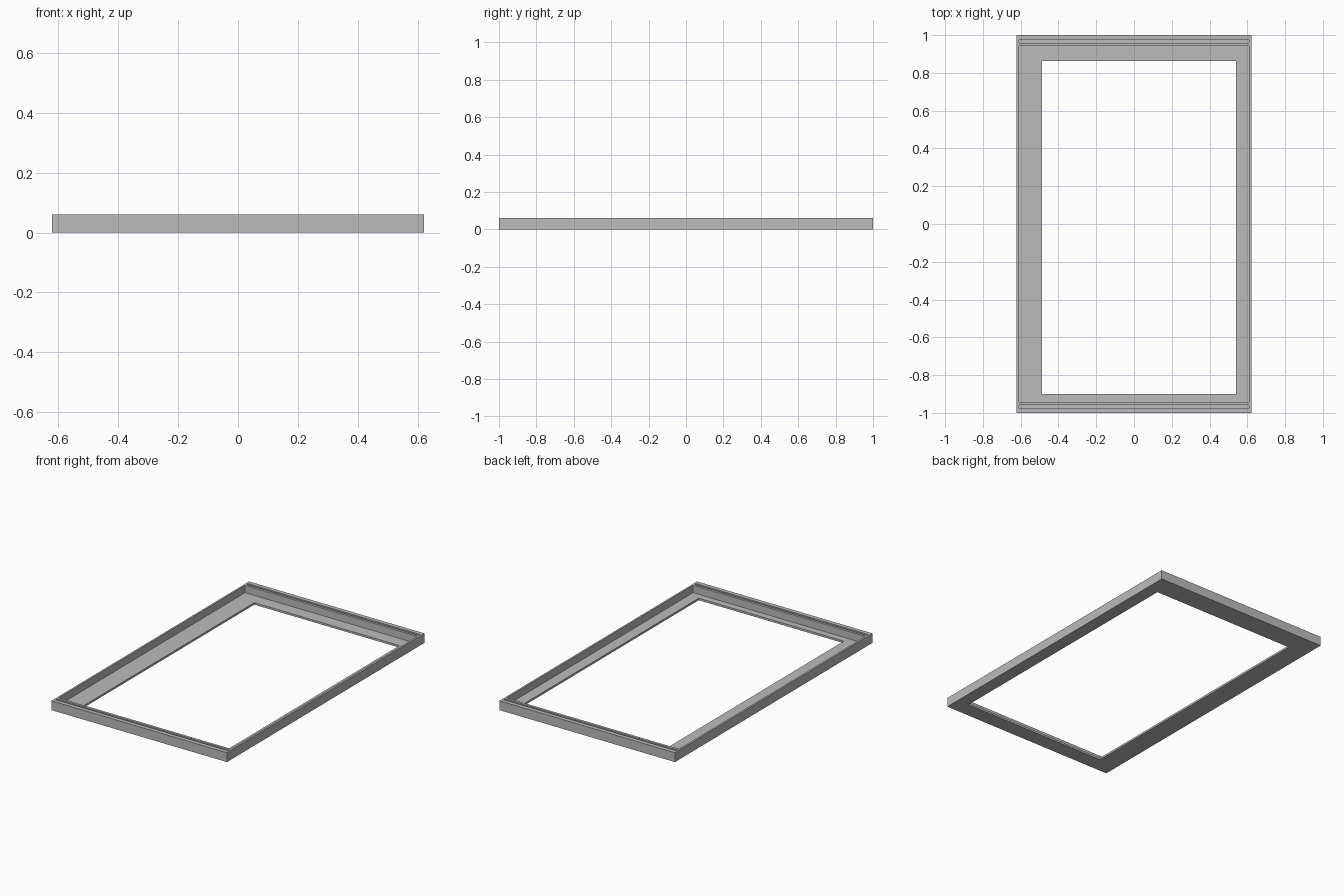
import bpy

cube = bpy.data.objects.get("Cube")
if cube:
    bpy.data.objects.remove(cube, do_unlink=True)

# Single grey material
grey = bpy.data.materials.new("plain grey")
grey.use_nodes = True
colour = (0.5, 0.5, 0.5, 1)
grey.diffuse_color = colour
grey.node_tree.nodes["Principled BSDF"].inputs["Base Color"].default_value = colour

W, L, H = 0.622, 1.0, 0.06     # half width, half length, height
SIDE = 0.012                   # side wall thickness
FLOOR = 0.013                  # base thickness
INNER = W - SIDE


def make_object(name, verts, faces):
    mesh = bpy.data.meshes.new(name)
    mesh.from_pydata(verts, [], faces)
    mesh.materials.append(grey)
    obj = bpy.data.objects.new(name, mesh)
    bpy.context.collection.objects.link(obj)
    return obj


def extrude_x(name, profile, half):
    """Extrude a closed (y, z) profile along x."""
    n = len(profile)
    verts = [(x, y, z) for x in (-half, half) for y, z in profile]
    faces = [(i, (i + 1) % n, n + (i + 1) % n, n + i) for i in range(n)]
    faces += [tuple(reversed(range(n))), tuple(range(n, 2 * n))]
    obj = make_object(name, verts, faces)
    bpy.context.view_layer.objects.active = obj
    obj.select_set(True)
    bpy.ops.object.mode_set(mode='EDIT')
    bpy.ops.mesh.select_all(action='SELECT')
    bpy.ops.mesh.normals_make_consistent(inside=False)
    bpy.ops.object.mode_set(mode='OBJECT')
    obj.select_set(False)


def rectangle(x0, x1, y0, y1, z):
    return [(x0, y0, z), (x1, y0, z), (x1, y1, z), (x0, y1, z)]


# Base plate with an off-centre opening
outer, opening = (-W, W, -L, L), (-0.488, 0.54, -0.90, 0.862)
verts = [v for z in (0, FLOOR) for r in (outer, opening) for v in rectangle(*r, z)]
faces = []
for i in range(4):
    j = (i + 1) % 4
    faces += [(i, 4 + i, 4 + j, j), (8 + i, 8 + j, 12 + j, 12 + i),
              (i, j, 8 + j, 8 + i), (4 + j, 4 + i, 12 + i, 12 + j)]
make_object("base_plate", verts, faces)

# Side walls and grooved end rails
for side, sign in (("left", 1), ("right", -1)):
    x0, x1 = sorted((sign * INNER, sign * W))
    verts = rectangle(x0, x1, -L, L, FLOOR) + rectangle(x0, x1, -L, L, H)
    make_object(side + "_wall", verts, [(3, 2, 1, 0), (4, 5, 6, 7)] + [
        (i, (i + 1) % 4, 4 + (i + 1) % 4, 4 + i) for i in range(4)])

groove = H - 0.025
for end, sign in (("back", 1), ("front", -1)):
    profile = [(L, FLOOR), (L, H), (0.973, H), (0.973, groove),
               (0.959, groove), (0.959, H), (0.943, H), (0.943, FLOOR)]
    extrude_x(end + "_rail", [(sign * y, z) for y, z in profile], INNER)
